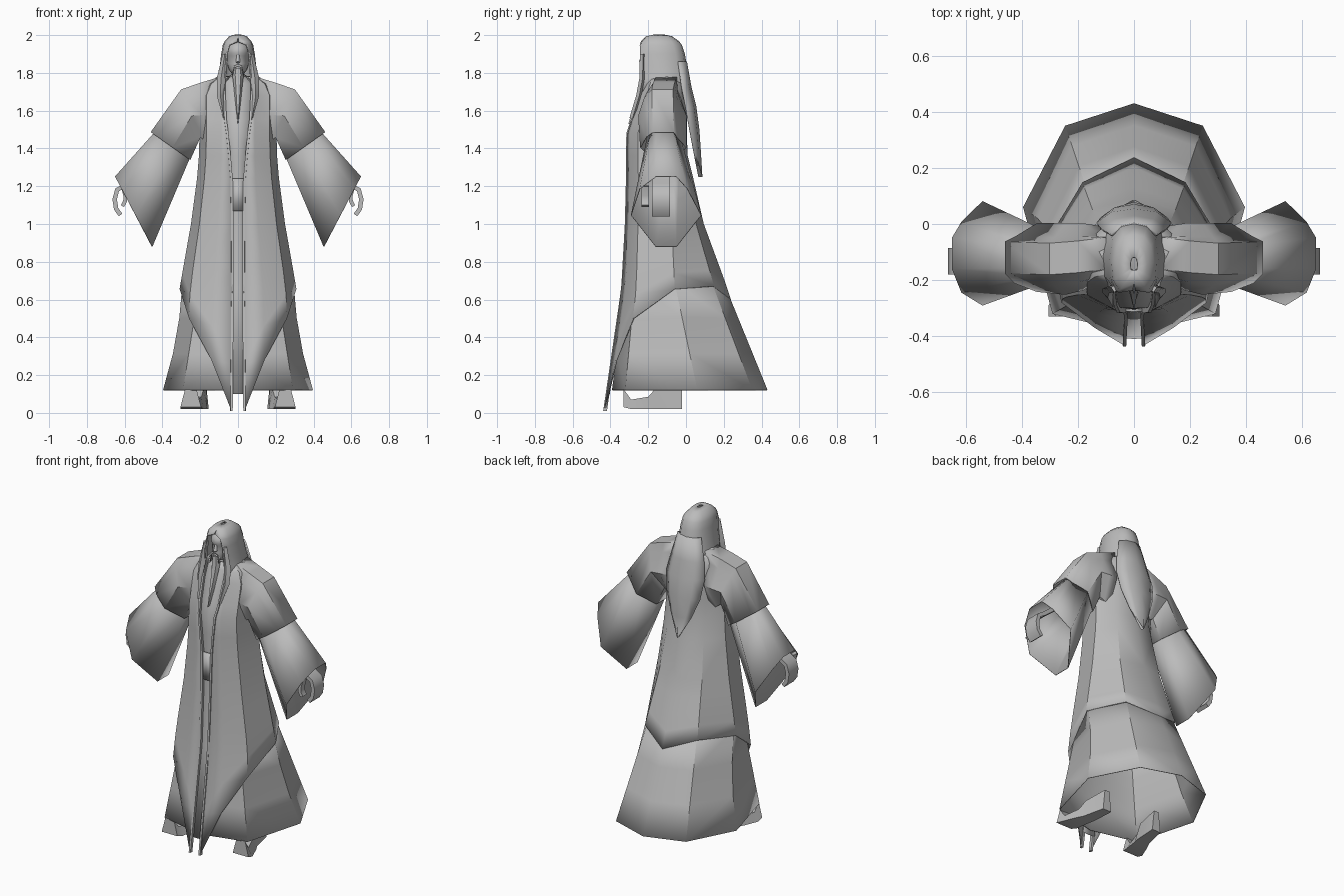
import bpy, bmesh, math
from mathutils import Vector

if "Cube" in bpy.data.objects:
    bpy.data.objects.remove(bpy.data.objects["Cube"])

grey = bpy.data.materials.new("plain_grey")
grey.diffuse_color = (0.5, 0.5, 0.5, 1)
grey.use_nodes = True
grey.node_tree.nodes["Principled BSDF"].inputs["Base Color"].default_value = grey.diffuse_color


def loft(name, rows, closed=False, caps=False, mirror=True, thick=0, angle=35):
    """Skin rows of points; optionally close rings, cap ends, mirror and thicken."""
    bm = bmesh.new()
    grid = [[bm.verts.new(p) for p in row] for row in rows]
    n = len(rows[0])
    for a, b in zip(grid, grid[1:]):
        for i in range(n if closed else n - 1):
            j = (i + 1) % n
            bm.faces.new((a[i], a[j], b[j], b[i]))
    if caps:
        bm.faces.new(grid[0])
        bm.faces.new(grid[-1])
    bmesh.ops.remove_doubles(bm, verts=bm.verts, dist=0.0005)
    bmesh.ops.recalc_face_normals(bm, faces=bm.faces)
    me = bpy.data.meshes.new(name)
    bm.to_mesh(me)
    bm.free()
    me.materials.append(grey)
    ob = bpy.data.objects.new(name, me)
    bpy.context.collection.objects.link(ob)
    bpy.ops.object.select_all(action='DESELECT')
    bpy.context.view_layer.objects.active = ob
    ob.select_set(True)
    bpy.ops.object.shade_smooth_by_angle(angle=math.radians(angle))
    if mirror:
        m = ob.modifiers.new("mirror", 'MIRROR')
        m.merge_threshold = 0.002
    if thick:
        s = ob.modifiers.new("cloth", 'SOLIDIFY')
        s.thickness, s.offset = thick, 0
    return ob


# Coat profile: z, half width, front y, back y, half opening
PROFILE = [(1.78, .10, -.20, -.03, .070), (1.74, .17, -.22, -.01, .072),
           (1.68, .20, -.245, 0, .072), (1.55, .20, -.285, 0, .066),
           (1.48, .20, -.308, 0, .056), (1.36, .203, -.31, .005, .044),
           (1.24, .213, -.31, .035, .034), (1.0, .245, -.316, .09, .030),
           (.66, .305, -.335, .215, .029), (0, .34, -.432, .42, .034)]


def prof(z):
    for a, b in zip(PROFILE, PROFILE[1:]):
        if z >= b[0]:
            t = (a[0] - z) / (a[0] - b[0])
            return [p + (q - p) * t for p, q in zip(a, b)][1:]
    return PROFILE[-1][1:]


def coat_point(col, z):
    w, yf, yb, xe = prof(z)
    ym = -.10 + .04 * min(1, max(0, (1.5 - z) / .85))
    x, y = [(xe, yf), (.43 * w, yf + .07 * (ym - yf)), (.82 * w, yf + .27 * (ym - yf)),
            (w, ym), (.6 * w, yb - .24 * (yb - ym)), (0, yb)][col]
    return (x, y, z)


# Coat: straight rows down to the hips, then each column runs to its own hem
HEM = [.01, .28, .50, .655, .67, .60]
rows = [[coat_point(c, p[0]) for c in range(6)] for p in PROFILE[:-2]]
for t in (.25, .5, .75, 1):
    rows.append([coat_point(c, 1 + (h - 1) * t) for c, h in enumerate(HEM)])
loft("coat", rows, thick=.008)

# Collar band edging the coat opening
rows = []
for z in [p[0] for p in PROFILE[:-1]] + [.3, .01]:
    w, yf, yb, xe = prof(z)
    rows.append([(xe - .006, yf - .008, z), (xe + .006, yf - .008, z),
                 (xe + .008, yf + .012, z), (xe - .006, yf + .012, z)])
loft("collar_band", rows, closed=True, caps=True)

# Inner robe strip and belt
rows = []
for z in [p[0] for p in PROFILE[:-1]] + [.10]:
    w, yf, yb, xe = prof(z)
    rows.append([(0, yf + .008, z), (xe + .01, yf + .012, z)])
loft("inner_robe", rows, thick=.004)
loft("belt", [[(0, prof(z)[1], z), (prof(z)[3], prof(z)[1] + .003, z)]
              for z in (1.24, 1.07)], thick=.009)

# Underskirt
top = [(0, -.315), (.20, -.268), (.292, -.06), (.172, .135), (0, .198)]
bottom = [(0, -.39), (.29, -.32), (.395, .06), (.245, .35), (0, .43)]
rows = []
for t in (0, .33, .66, 1):
    bow = .02 * math.sin(math.pi * t)
    rows.append([(a[0] + (b[0] - a[0]) * t - (bow if i == 2 else 0),
                  a[1] + (b[1] - a[1]) * t, .69 - .57 * t)
                 for i, (a, b) in enumerate(zip(top, bottom))])
loft("underskirt", rows, thick=.004, angle=25)


def sleeve_ring(tx, tz, bx, bz, yf, yb, flat=.055):
    """Eight-sided ring hung between a top and a bottom point."""
    m, h = (yf + yb) / 2, (yb - yf) / 2
    shape = [(0, flat / h), (.17, .6), (.55, 1), (1, flat / h),
             (1, -flat / h), (.55, -1), (.17, -.75), (0, -flat / h)]
    return [(tx + (bx - tx) * t, m + h * s, tz + (bz - tz) * t) for t, s in shape]


# Sleeves
loft("upper_sleeve", [sleeve_ring(.10, 1.775, .14, 1.42, -.20, -.01),
                      sleeve_ring(.20, 1.745, .17, 1.44, -.235, 0),
                      sleeve_ring(.30, 1.71, .20, 1.46, -.25, 0),
                      sleeve_ring(.46, 1.485, .255, 1.34, -.24, 0)],
     closed=True, thick=.006, angle=30)
loft("lower_sleeve", [sleeve_ring(.40, 1.53, .235, 1.40, -.205, -.03, .04),
                      sleeve_ring(.65, 1.25, .455, .88, -.29, .08)],
     closed=True, thick=.004, angle=30)


def strip(name, path, y0, y1, r):
    """Flat bar bent along an x-z path."""
    rows = []
    for i, p in enumerate(path):
        a, b = path[max(i - 1, 0)], path[min(i + 1, len(path) - 1)]
        d = Vector((b[0] - a[0], b[1] - a[1])).normalized() * r
        rows.append([(p[0] + s * d.y, y, p[1] - s * d.x)
                     for s, y in ((1, y0), (1, y1), (-1, y1), (-1, y0))])
    loft(name, rows, closed=True, caps=True, angle=50)


# Hands
strip("hand", [(.45, 1.33), (.60, 1.205), (.64, 1.18), (.653, 1.13), (.645, 1.08),
               (.622, 1.048)], -.18, -.085, .012)
strip("thumb", [(.61, 1.20), (.597, 1.15), (.598, 1.12), (.612, 1.095)],
      -.235, -.195, .010)

# Shoes: y, centre x, half width, top height
rows = []
for y, cx, hw, zt in [(-.02, .185, .03, .15), (-.16, .205, .042, .13), (-.20, .22, .048, .085),
                      (-.29, .245, .06, .07), (-.33, .25, .055, .125)]:
    sole = .02 if y > -.33 else .03
    rows.append([(cx - hw, y, sole), (cx + hw, y, sole),
                 (cx + hw * .55, y, zt), (cx - hw * .55, y, zt)])
loft("shoe", rows, closed=True, caps=True)

# Face and neck: z, half width, front y, back y
rows = []
for z, w, yf, yb in [(1.97, .05, -.20, -.06), (1.93, .064, -.228, -.04), (1.905, .066, -.234, -.03),
                     (1.89, .062, -.224, -.03), (1.85, .06, -.226, -.04),
                     (1.82, .05, -.226, -.05), (1.795, .032, -.224, -.06),
                     (1.785, .045, -.17, -.05), (1.70, .06, -.19, -.04)]:
    ring = []
    for i in range(16):
        a = 2 * math.pi * i / 16
        ring.append((w * math.sin(a), (yf + yb) / 2 - (yb - yf) / 2 * math.cos(a), z))
    rows.append(ring)
loft("face", rows, closed=True, caps=True, mirror=False, angle=60)

# Nose, moustache and beard
loft("nose", [[(0, -.232, 1.90), (.006, -.224, 1.90)], [(0, -.25, 1.86), (.012, -.224, 1.858)],
              [(0, -.225, 1.85), (.004, -.222, 1.85)]])
loft("moustache", [[(0, -.238, 1.846), (0, -.236, 1.836)],
                   [(.02, -.234, 1.838), (.02, -.234, 1.826)],
                   [(.032, -.232, 1.79), (.028, -.235, 1.785)]], thick=.006)
rows = [[(-w, y + .02, z), (-w * .5, y, z), (w * .5, y, z), (w, y + .02, z), (0, y + .03, z)]
        for z, w, y in [(1.825, .022, -.236), (1.79, .03, -.240), (1.74, .024, -.247),
                        (1.66, .016, -.268), (1.53, .001, -.305)]]
loft("beard", rows, closed=True, caps=True, mirror=False, angle=50)

# Hair cap: z, half width, front y, half face opening, back y
rows = []
for z, w, yf, xe, yb in [(2.0, .012, -.165, 0, -.12), (1.99, .045, -.21, 0, -.075),
                         (1.965, .068, -.235, .004, -.04), (1.945, .077, -.242, .045, -.025),
                         (1.90, .085, -.242, .058, -.01), (1.84, .092, -.24, .062, 0),
                         (1.77, .108, -.235, .068, .012), (1.70, .118, -.245, .076, .025)]:
    d = yb - yf
    rows.append([(xe, yf, z), (max(xe, w * .6) + .003, yf + .03 * d, z),
                 (w * .93, yf + .2 * d, z), (w, yf + .5 * d, z),
                 (w * .85, yb - .2 * d, z), (w * .5, yb - .04 * d, z), (0, yb, z)])
loft("hair_cap", rows, thick=.008, angle=60)

# Front locks resting on the chest
loft("front_lock", [[(xi, y, z), ((xi + xo) / 2, y - .012, z), (xo, y + .005, z), (xi, y + .02, z)]
                    for z, xi, xo, y in [(1.90, .058, .082, -.232), (1.77, .068, .112, -.235),
                                         (1.68, .076, .112, -.252), (1.56, .072, .078, -.288)]],
     closed=True, caps=True, angle=50)

# Long back hair tapering to a point
loft("back_hair", [[(0, y, z), (w * .6, y - .012, z), (w, y - drop, z)]
                   for z, w, y, drop in [(1.86, .08, 0, .04), (1.72, .115, .025, .045),
                                         (1.62, .132, .05, .05), (1.50, .115, .066, .045),
                                         (1.38, .07, .074, .03), (1.25, .001, .082, 0)]],
     thick=.010, angle=50)
